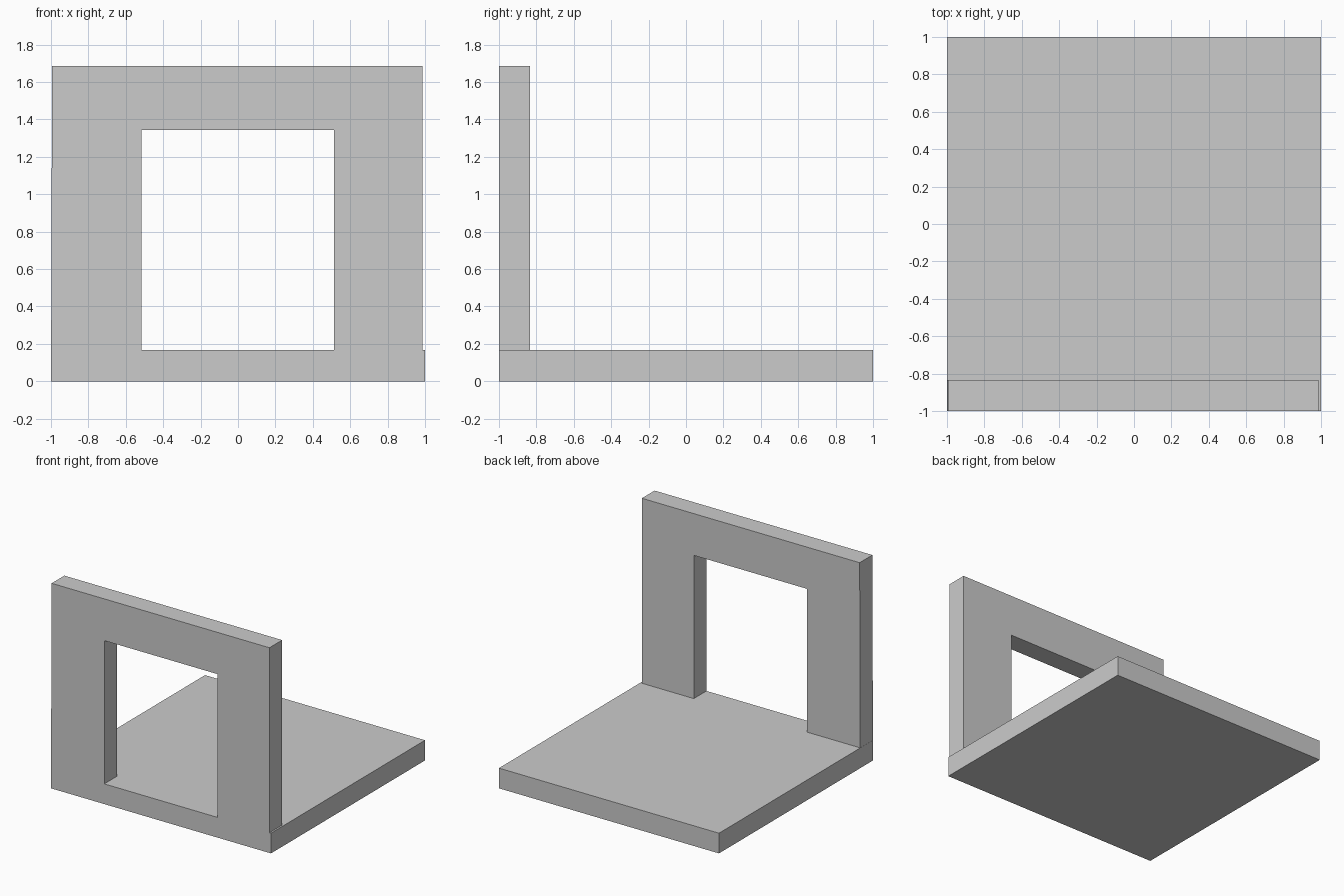
import bpy, bmesh

if "Cube" in bpy.data.objects:
    bpy.data.objects.remove(bpy.data.objects["Cube"])

BASE_TOP = 0.166


def extruded(name, profile, direction):
    """Solid made by extruding a flat outline along a direction."""
    bm = bmesh.new()
    face = bm.faces.new([bm.verts.new(p) for p in profile])
    ext = bmesh.ops.extrude_face_region(bm, geom=[face])
    verts = [v for v in ext["geom"] if isinstance(v, bmesh.types.BMVert)]
    bmesh.ops.translate(bm, verts=verts, vec=direction)
    bmesh.ops.recalc_face_normals(bm, faces=bm.faces)
    mesh = bpy.data.meshes.new(name)
    bm.to_mesh(mesh)
    bm.free()
    obj = bpy.data.objects.new(name, mesh)
    bpy.context.collection.objects.link(obj)
    return obj


# Square floor slab
extruded("floor_slab", [(-1, -1, 0), (1, -1, 0), (1, 1, 0), (-1, 1, 0)],
         (0, 0, BASE_TOP))

# Front wall with doorway, left edge leaning very slightly inward
outline = [(-0.999, BASE_TOP), (-0.515, BASE_TOP), (-0.515, 1.343),
           (0.514, 1.343), (0.514, BASE_TOP), (0.986, BASE_TOP),
           (0.986, 1.686), (-0.994, 1.686)]
extruded("doorway_wall", [(x, -1, z) for x, z in outline], (0, 0.165, 0))
